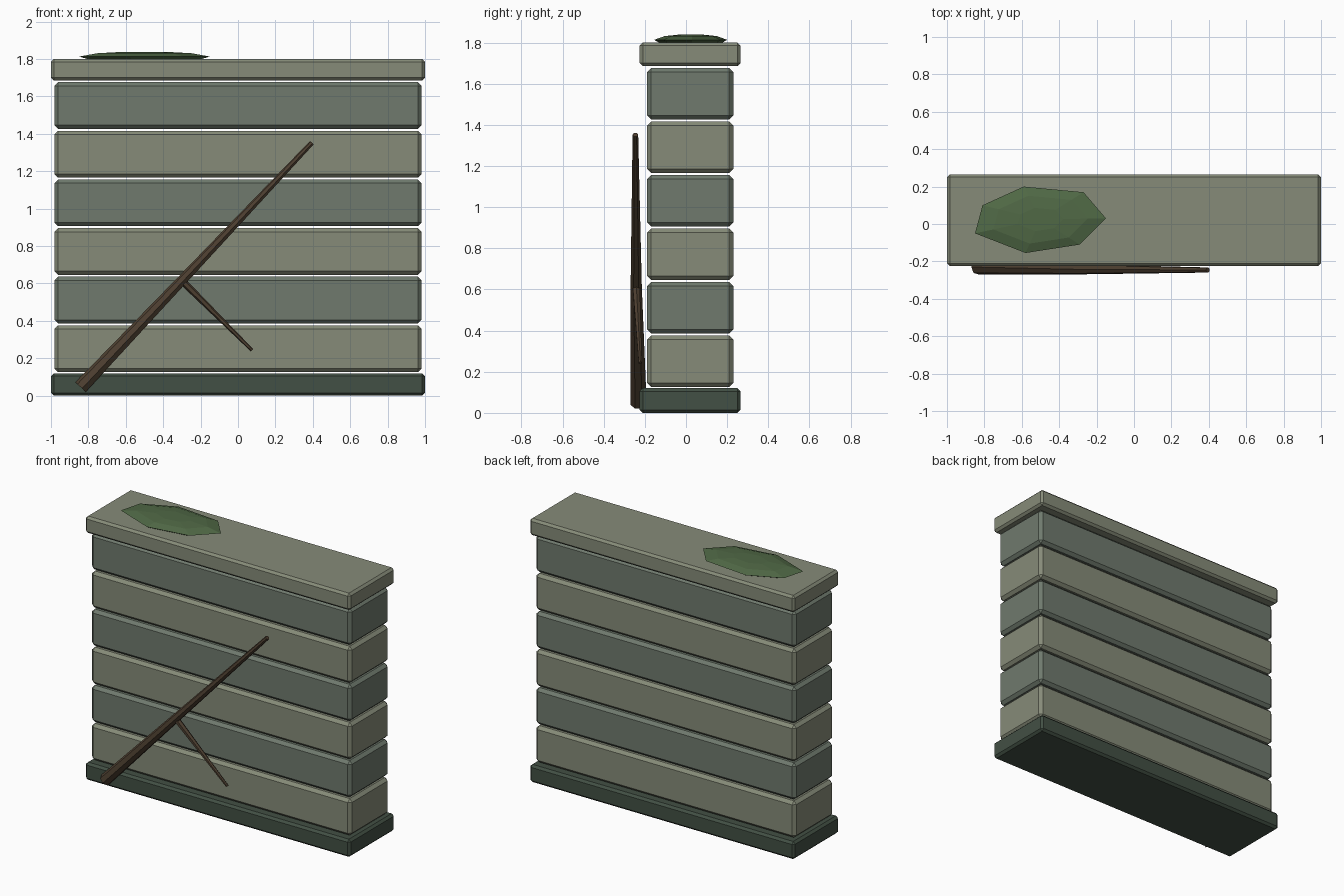
import bpy, bmesh, math
from mathutils import Vector

if "Cube" in bpy.data.objects:
    bpy.data.objects.remove(bpy.data.objects["Cube"])


def material(name, rgb):
    m = bpy.data.materials.new(name)
    m.diffuse_color = (*rgb, 1)
    m.use_nodes = True
    m.node_tree.nodes["Principled BSDF"].inputs["Base Color"].default_value = m.diffuse_color
    return m


WARM = material("warm_stone", (0.24, 0.26, 0.19))
COOL = material("cool_stone", (0.16, 0.195, 0.155))
DARK = material("damp_stone", (0.055, 0.08, 0.058))
MOSS = material("moss", (0.08, 0.14, 0.06))
WOOD = material("wood", (0.075, 0.05, 0.03))


def finish(bm, name, mat):
    bmesh.ops.recalc_face_normals(bm, faces=bm.faces)
    me = bpy.data.meshes.new(name)
    bm.to_mesh(me)
    bm.free()
    me.materials.append(mat)
    ob = bpy.data.objects.new(name, me)
    bpy.context.collection.objects.link(ob)
    return ob


def slab(name, width, y0, y1, z0, z1, mat, bevel=0.02):
    bm = bmesh.new()
    bmesh.ops.create_cube(bm, size=1)
    for v in bm.verts:
        v.co = Vector((v.co.x * width,
                       (y0 + y1) / 2 + v.co.y * (y1 - y0),
                       (z0 + z1) / 2 + v.co.z * (z1 - z0)))
    ob = finish(bm, name, mat)
    mod = ob.modifiers.new("chamfer", 'BEVEL')
    mod.width = bevel
    mod.segments = 1
    return ob


def loft(name, rings, mat):
    # Closed skin through equal-sized rings of points
    bm = bmesh.new()
    rows = [[bm.verts.new(p) for p in r] for r in rings]
    n = len(rows[0])
    for a, b in zip(rows, rows[1:]):
        for i in range(n):
            j = (i + 1) % n
            bm.faces.new((a[i], a[j], b[j], b[i]))
    bm.faces.new(rows[0])
    bm.faces.new(rows[-1])
    return finish(bm, name, mat)


def stick(name, stations, sides=7):
    # Tapered branch; stations are (point, radius)
    axis = (Vector(stations[-1][0]) - Vector(stations[0][0])).normalized()
    u = axis.cross(Vector((0, 1, 0))).normalized()
    w = axis.cross(u)
    rings = []
    for p, r in stations:
        rings.append([Vector(p) + r * (u * math.cos(t) + w * math.sin(t))
                      for t in (2 * math.pi * i / sides for i in range(sides))])
    return loft(name, rings, WOOD)


# Footing, six separated courses and the coping
slab("footing", 2.0, -0.225, 0.265, 0.0, 0.12, DARK, 0.015)
for i in range(6):
    z = 0.126 + i * 0.26
    slab(f"stone_course_{i + 1}", 1.964, -0.19, 0.23, z, z + 0.25,
         COOL if i % 2 else WARM)
slab("coping", 2.0, -0.225, 0.265, 1.685, 1.80, WARM, 0.015)

# Moss patch on the coping
outline = [(-0.85, -0.05), (-0.58, -0.155), (-0.29, -0.11), (-0.15, 0.03),
           (-0.27, 0.17), (-0.59, 0.20), (-0.81, 0.10)]
cx, cy = -0.5, 0.025
loft("moss_patch", [[(cx + (x - cx) * s, cy + (y - cy) * s, z) for x, y in outline]
                    for s, z in ((0.85, 1.798), (1.0, 1.813), (0.72, 1.831), (0.35, 1.838))],
     MOSS)

# Leaning branch and its side twig
stick("branch", [((-0.84, -0.23, 0.045), 0.04),
                 ((-0.30, -0.242, 0.615), 0.028),
                 ((0.395, -0.246, 1.352), 0.014)])
stick("twig", [((-0.30, -0.242, 0.615), 0.02),
               ((0.075, -0.222, 0.243), 0.009)], 6)
